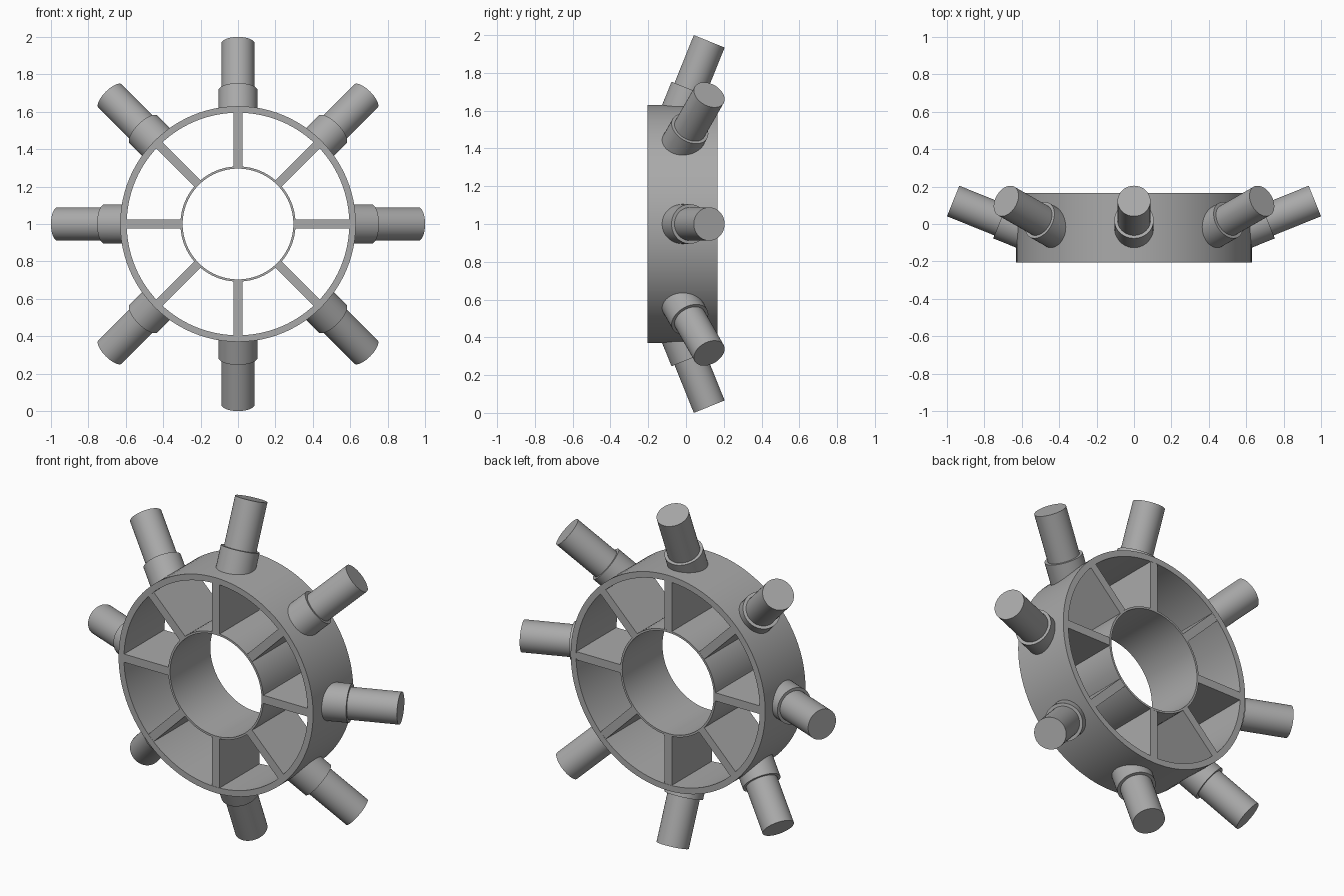
import bpy, bmesh, math
from mathutils import Vector, Matrix

cube = bpy.data.objects.get("Cube")
if cube:
    bpy.data.objects.remove(cube, do_unlink=True)

# Main dimensions
FRONT, BACK = -0.205, 0.167
RIM_OUT, RIM_IN = 0.63, 0.595
HUB_OUT, HUB_IN = 0.308, 0.296
CENTRE = Matrix.Translation((0, 0, 1))
COUNT = 8
TILT = math.radians(22)
AXIS = Vector((0, math.sin(TILT), math.cos(TILT)))
TIP = Vector((0, 0.123, 0.967))

grey = bpy.data.materials.new("plain grey")
grey.use_nodes = True
grey.diffuse_color = (0.4, 0.4, 0.4, 1)
grey.node_tree.nodes["Principled BSDF"].inputs["Base Color"].default_value = (0.4, 0.4, 0.4, 1)


def finish(name, bm, turn=0.0):
    """Turn the part about the wheel axle, lift it and shade it."""
    bmesh.ops.recalc_face_normals(bm, faces=bm.faces)
    bm.transform(CENTRE @ Matrix.Rotation(turn, 4, 'Y'))
    mesh = bpy.data.meshes.new(name)
    bm.to_mesh(mesh)
    bm.free()
    mesh.materials.append(grey)
    obj = bpy.data.objects.new(name, mesh)
    bpy.context.collection.objects.link(obj)
    bpy.ops.object.select_all(action='DESELECT')
    obj.select_set(True)
    bpy.context.view_layer.objects.active = obj
    bpy.ops.object.shade_smooth_by_angle(angle=math.radians(30))
    return obj


def ring(name, outer, inner, segments=96):
    """Flat-ended band around the y axis, from a spun rectangle."""
    bm = bmesh.new()
    corners = [(inner, FRONT), (outer, FRONT), (outer, BACK), (inner, BACK)]
    verts = [bm.verts.new((r, y, 0)) for r, y in corners]
    edges = [bm.edges.new((verts[i], verts[(i + 1) % 4])) for i in range(4)]
    bmesh.ops.spin(bm, geom=verts + edges, cent=(0, 0, 0), axis=(0, 1, 0),
                   angle=math.tau, steps=segments, use_merge=False)
    bmesh.ops.remove_doubles(bm, verts=bm.verts, dist=0.0001)
    return finish(name, bm)


def spoke(name, turn):
    """Full-depth wall between the hub and the rim."""
    bm = bmesh.new()
    low, high = HUB_IN + 0.006, RIM_IN + 0.01
    depth = BACK - FRONT - 0.002
    bmesh.ops.create_cube(bm, size=1)
    bm.transform(Matrix.Translation((0, (FRONT + BACK) / 2, (low + high) / 2))
                 @ Matrix.Diagonal((0.048, depth, high - low, 1)))
    finish(name, bm, turn)


def drop_to_rim(point, radius):
    """Slide a point down the tilted axis onto the rim's cylinder."""
    a = AXIS.z ** 2
    b = point.z * AXIS.z
    c = point.x ** 2 + point.z ** 2 - radius ** 2
    return point + AXIS * ((-b + math.sqrt(b * b - a * c)) / a)


def tilted_tube(name, radius, top, turn, segments=48):
    """Solid round bar whose foot is shaped to sit in the curved rim."""
    bm = bmesh.new()
    bmesh.ops.create_cone(bm, cap_ends=True, segments=segments,
                          radius1=radius, radius2=radius, depth=1)
    bm.transform(Matrix.Translation(top - AXIS * 0.5) @ Matrix.Rotation(-TILT, 4, 'X'))
    middle = (top - AXIS * 0.5).dot(AXIS)
    for v in bm.verts:
        if v.co.dot(AXIS) < middle:
            v.co = drop_to_rim(v.co, RIM_OUT - 0.015)
    finish(name, bm, turn)


ring("outer_rim", RIM_OUT, RIM_IN)
ring("hub_sleeve", HUB_OUT, HUB_IN)

# Spokes, sockets and pegs repeated around the wheel
for i in range(COUNT):
    angle = math.tau * i / COUNT
    spoke(f"spoke_{i + 1}", angle)
    tilted_tube(f"socket_{i + 1}", 0.105, TIP - AXIS * 0.273, angle)
    tilted_tube(f"peg_{i + 1}", 0.088, TIP, angle)
